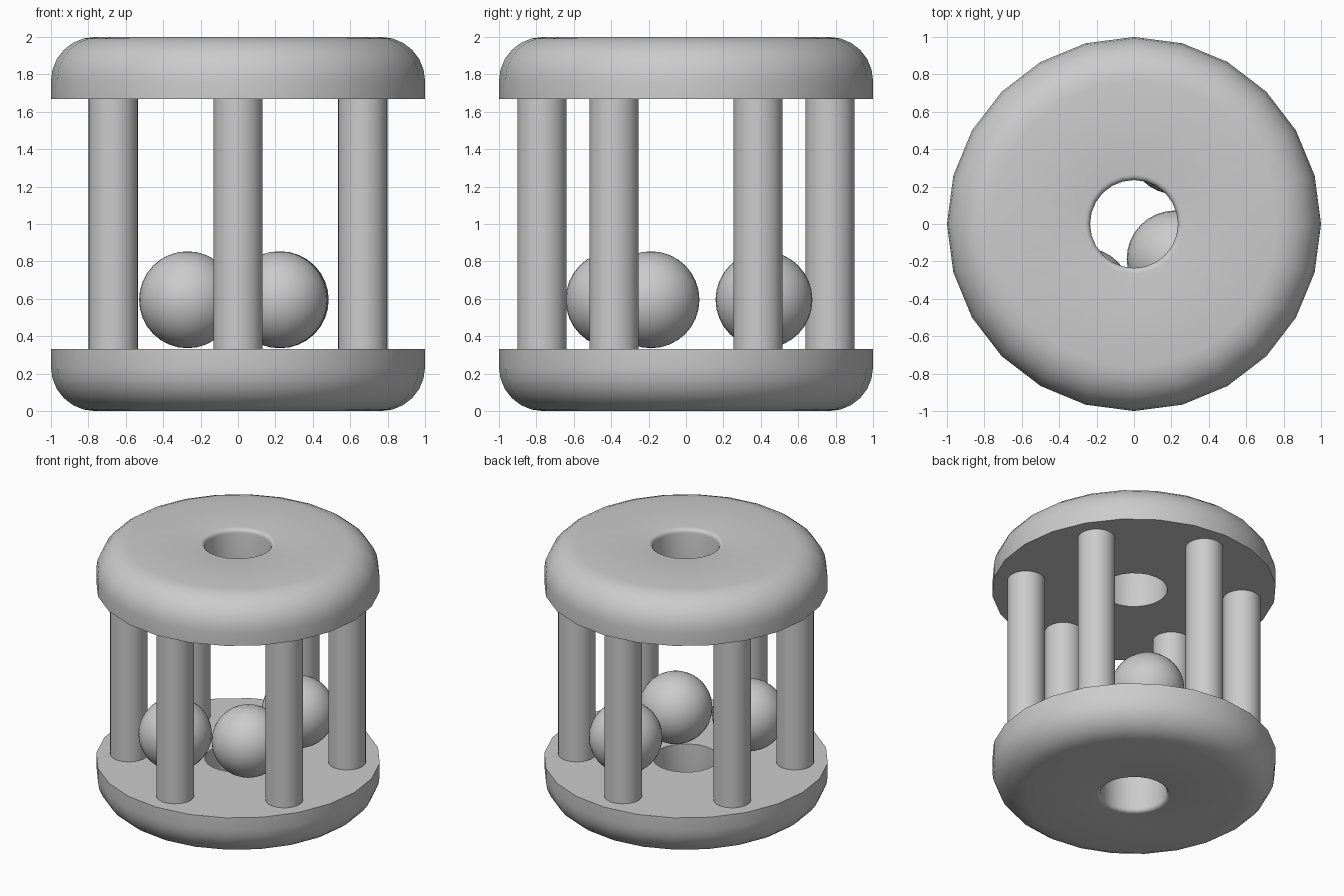
import bpy, bmesh
from math import sin, cos, pi, radians

if "Cube" in bpy.data.objects:
    bpy.data.objects.remove(bpy.data.objects["Cube"])

SIDES = 24


def smooth(ob):
    bpy.ops.object.select_all(action='DESELECT')
    ob.select_set(True)
    bpy.context.view_layer.objects.active = ob
    bpy.ops.object.shade_smooth_by_angle(angle=radians(35))


def arc(cx, cz, r, a0, a1, n):
    return [(cx + r * cos(radians(a0 + (a1 - a0) * i / n)),
             cz + r * sin(radians(a0 + (a1 - a0) * i / n))) for i in range(n + 1)]


def lathe_ring(name, profile):
    # Closed profile turned around z
    bm = bmesh.new()
    rings = [[bm.verts.new((r * cos(2 * pi * k / SIDES), r * sin(2 * pi * k / SIDES), z))
              for r, z in profile] for k in range(SIDES)]
    n = len(profile)
    for k in range(SIDES):
        a, b = rings[k], rings[(k + 1) % SIDES]
        for i in range(n):
            j = (i + 1) % n
            bm.faces.new((a[i], b[i], b[j], a[j]))
    bmesh.ops.recalc_face_normals(bm, faces=bm.faces)
    mesh = bpy.data.meshes.new(name)
    bm.to_mesh(mesh)
    bm.free()
    ob = bpy.data.objects.new(name, mesh)
    bpy.context.collection.objects.link(ob)
    smooth(ob)


# End discs: flat inner face, rounded outer rim, softened centre hole
top = ([(0.235, 1.667), (1.0, 1.667)]
       + arc(0.765, 1.765, 0.235, 0, 90, 6)
       + arc(0.265, 1.97, 0.03, 90, 180, 4))
lathe_ring("top_disc", top)
lathe_ring("bottom_disc", [(r, 2 - z) for r, z in top])

# Six bars between the discs
for k in range(6):
    a = radians(90 + 60 * k)
    bpy.ops.mesh.primitive_cylinder_add(vertices=32, radius=0.132, depth=1.334,
                                        location=(0.77 * cos(a), 0.77 * sin(a), 1))
    bar = bpy.context.object
    bar.name = f"bar_{k + 1}"
    smooth(bar)

# Three loose balls resting on the bottom disc
for k, (x, y) in enumerate([(0.22, -0.187), (-0.27, -0.385), (0.226, 0.417)]):
    bpy.ops.mesh.primitive_uv_sphere_add(segments=32, ring_count=16, radius=0.259,
                                         location=(x, y, 0.595))
    ball = bpy.context.object
    ball.name = f"ball_{k + 1}"
    smooth(ball)
